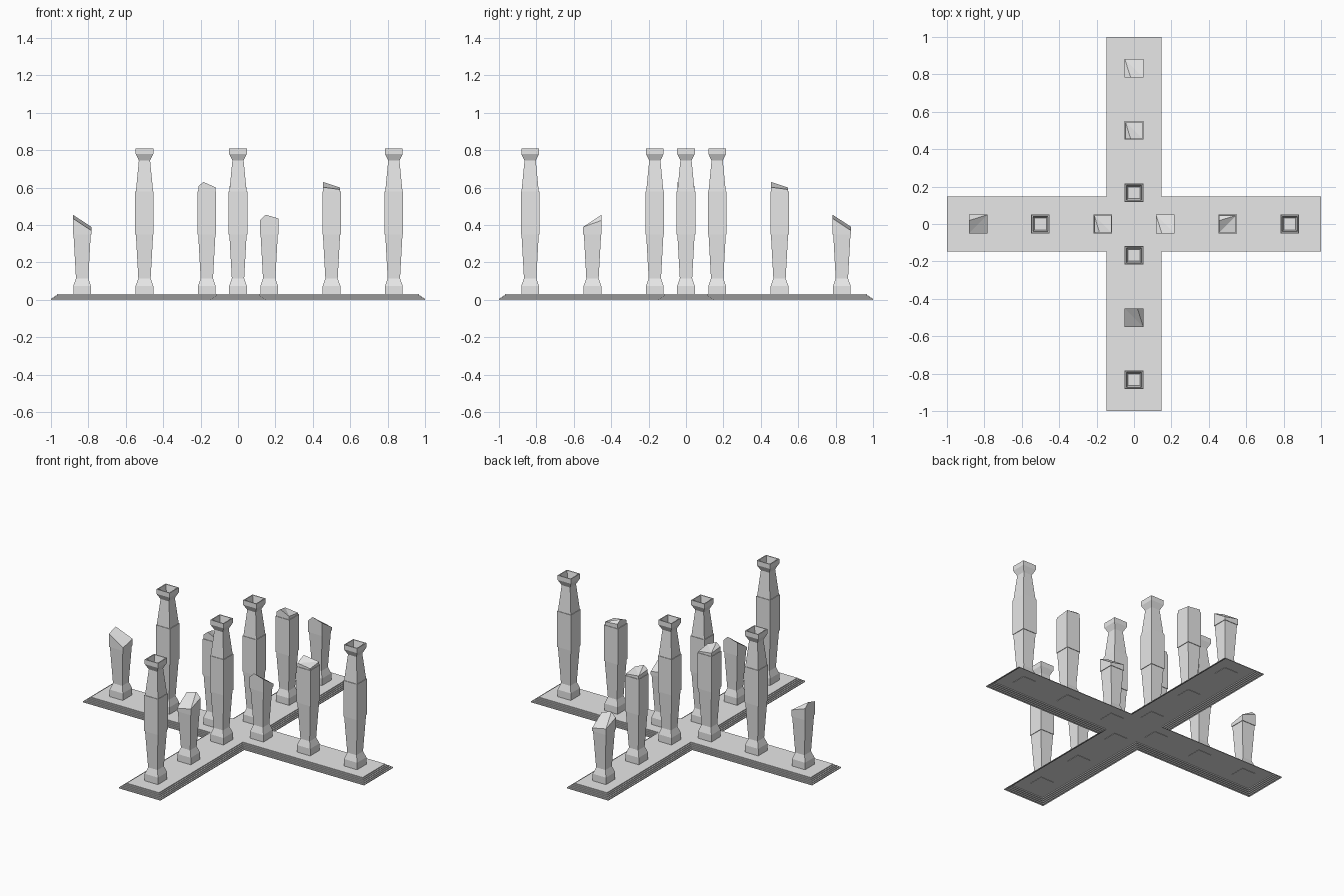
import bpy, bmesh
from math import pi
from mathutils import Matrix

cube = bpy.data.objects.get("Cube")
if cube:
    bpy.data.objects.remove(cube, do_unlink=True)

stone = bpy.data.materials.new("pale_grey_stone")
stone.use_nodes = True
stone.diffuse_color = (0.8, 0.8, 0.8, 1)
stone.node_tree.nodes["Principled BSDF"].inputs["Base Color"].default_value = (0.8, 0.8, 0.8, 1)

CORNERS = [(-1, -1), (1, -1), (1, 1), (-1, 1)]


def finish(bm, name):
    bmesh.ops.recalc_face_normals(bm, faces=bm.faces)
    mesh = bpy.data.meshes.new(name)
    bm.to_mesh(mesh)
    bm.free()
    mesh.materials.append(stone)
    obj = bpy.data.objects.new(name, mesh)
    bpy.context.collection.objects.link(obj)
    return obj


def square(bm, half, z):
    return [bm.verts.new((half * x, half * y, z)) for x, y in CORNERS]


def bridge(bm, low, high):
    n = len(low)
    for i in range(n):
        j = (i + 1) % n
        bm.faces.new((low[i], low[j], high[j], high[i]))


# Stepped cross-shaped base, hollow underneath
def cross(bm, inset, z):
    w, a = 0.148 - inset, 1 - inset
    quarter = [(w, -w), (a, -w), (a, w)]
    pts = []
    for turn in range(4):
        pts += quarter
        quarter = [(-y, x) for x, y in quarter]
    return [bm.verts.new((x, y, z)) for x, y in pts]


STEPS, BASE_TOP = 5, 0.03
bm = bmesh.new()
previous = None
for step in range(STEPS):
    inset = 0.033 * step / (STEPS - 1)
    foot = cross(bm, inset, BASE_TOP * step / STEPS)
    rim = cross(bm, inset, BASE_TOP * (step + 1) / STEPS)
    if previous:
        bridge(bm, previous, foot)
    bridge(bm, foot, rim)
    previous = rim
# top deck: the middle square and one quad for each arm
bm.faces.new(previous[::3])
for i in range(0, 12, 3):
    bm.faces.new([previous[(i + k) % 12] for k in range(4)])
finish(bm, "cross_base")

# Square column outline: half width, height; the middle band stands slightly proud
PLINTH = [(0.047, 0.028), (0.047, 0.075), (0.033, 0.115), (0.046, 0.35), (0.0495, 0.35)]
BAND_TOP = [(0.0495, 0.58), (0.046, 0.58)]
CAPITAL = [(0.03, 0.745), (0.047, 0.78), (0.047, 0.81), (0.041, 0.81), (0.031, 0.755)]


def stack(bm, profile):
    rings = [square(bm, h, z) for h, z in profile]
    bm.faces.new(rings[0])
    for low, high in zip(rings, rings[1:]):
        bridge(bm, low, high)
    return rings[-1]


# Whole column with a hollow capital
def whole_column(name, x, y):
    bm = bmesh.new()
    bm.faces.new(stack(bm, PLINTH + BAND_TOP + CAPITAL))
    finish(bm, name).location = (x, y, 0)


# Broken column with a slanted, faceted top, low on its local -y side
def broken_column(name, x, y, profile, heights, peak_z, half, turn):
    bm = bmesh.new()
    ring = stack(bm, profile)
    a, b, c, d = [bm.verts.new((half * cx, half * cy, z))
                  for (cx, cy), z in zip(CORNERS, heights)]
    peak = bm.verts.new((0.018, half, peak_z))
    r0, r1, r2, r3 = ring
    for face in [(r0, r1, b, a), (r1, r2, c, b), (r2, r3, d, peak, c),
                 (r3, r0, a, d), (a, b, d), (d, b, peak), (b, c, peak)]:
        bm.faces.new(face)
    bm.transform(Matrix.Rotation(turn, 4, "Z"))
    finish(bm, name).location = (x, y, 0)


INNER, MIDDLE, OUTER = 1 / 6, 0.5, 5 / 6

for name, x, y in [("left_outer", OUTER, 0), ("right_middle", -MIDDLE, 0),
                   ("back_inner", 0, INNER), ("front_inner", 0, -INNER),
                   ("front_outer", 0, -OUTER)]:
    whole_column(name + "_column", x, y)

for name, x, y, turn in [("left_middle", MIDDLE, 0, pi / 2),
                         ("back_middle", 0, MIDDLE, pi),
                         ("right_inner", -INNER, 0, pi)]:
    broken_column(name + "_broken_column", x, y, PLINTH + BAND_TOP,
                  (0.59, 0.6, 0.608, 0.602), 0.63, 0.0455, turn)

for name, x, y, turn in [("right_outer", -OUTER, 0, pi / 2),
                         ("back_outer", 0, OUTER, pi),
                         ("left_inner", INNER, 0, pi),
                         ("front_middle", 0, -MIDDLE, 0)]:
    broken_column(name + "_stump", x, y, PLINTH,
                  (0.37, 0.39, 0.425, 0.435), 0.455, 0.0495, turn)
